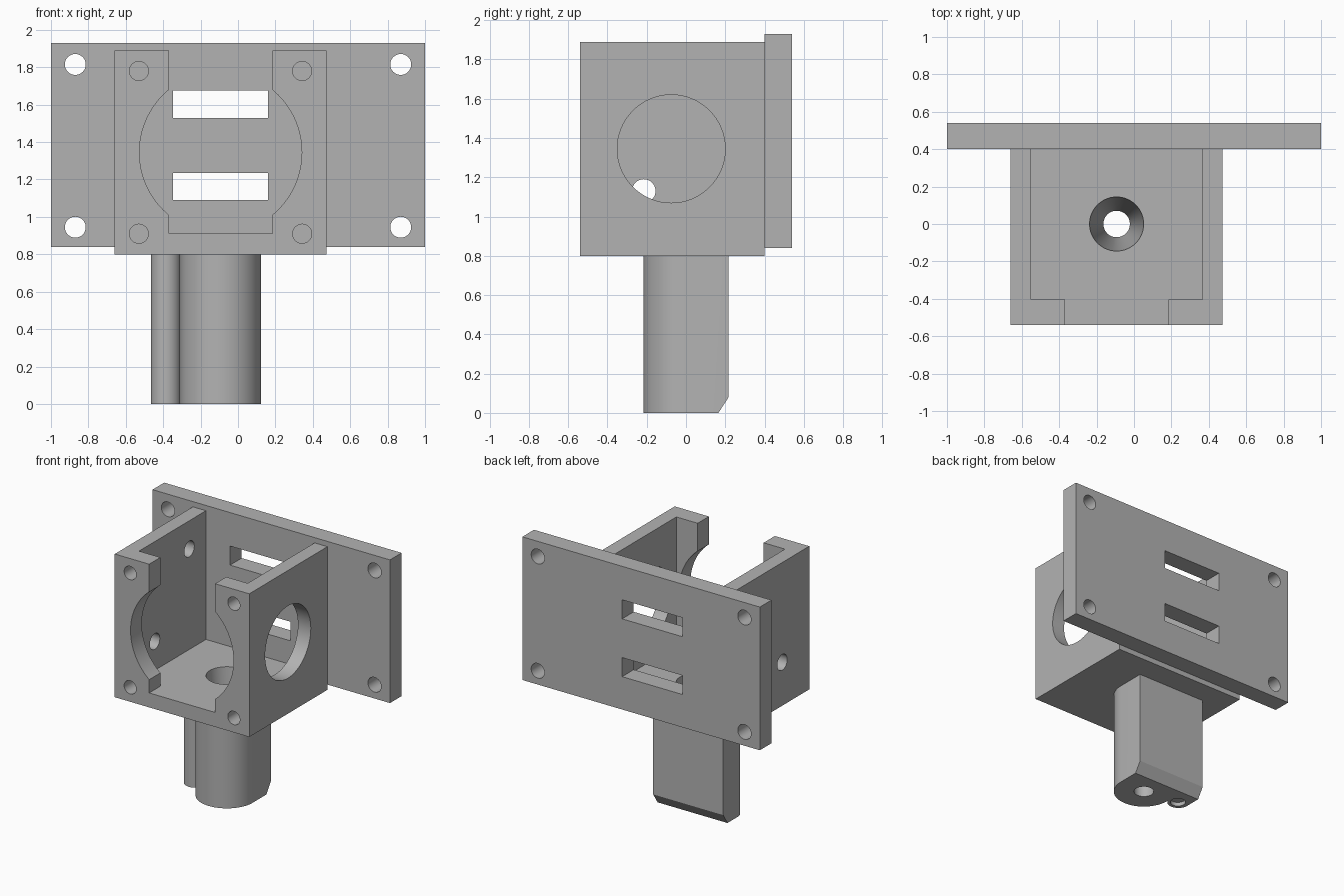
import bpy, bmesh
from math import cos, sin, radians
from mathutils import Matrix, Vector

cube = bpy.data.objects.get("Cube")
if cube:
    bpy.data.objects.remove(cube, do_unlink=True)

grey = bpy.data.materials.new("plain_grey")
grey.use_nodes = True
colour = (0.45, 0.45, 0.45, 1)
grey.diffuse_color = colour
grey.node_tree.nodes["Principled BSDF"].inputs["Base Color"].default_value = colour

CX = -0.093   # centre line of the housing and stem
CZ = 1.345    # height of the large openings


def add_object(name, bm):
    bmesh.ops.recalc_face_normals(bm, faces=bm.faces)
    mesh = bpy.data.meshes.new(name)
    bm.to_mesh(mesh)
    bm.free()
    obj = bpy.data.objects.new(name, mesh)
    bpy.context.collection.objects.link(obj)
    mesh.materials.append(grey)
    return obj


def box(name, x, y, z):
    bm = bmesh.new()
    bmesh.ops.create_cube(bm, size=1)
    for v in bm.verts:
        v.co = [(a + b) / 2 + c * (b - a) for (a, b), c in zip((x, y, z), v.co)]
    return add_object(name, bm)


def rod(name, start, end, r1, r2=None, sides=64):
    # round bar or cone between two points
    start, end = Vector(start), Vector(end)
    axis = end - start
    turn = axis.to_track_quat('Z', 'Y').to_matrix().to_4x4()
    bm = bmesh.new()
    bmesh.ops.create_cone(bm, cap_ends=True, segments=sides, radius1=r1,
                          radius2=r1 if r2 is None else r2, depth=axis.length,
                          matrix=Matrix.Translation((start + end) / 2) @ turn)
    return add_object(name, bm)


def cut(obj, cutters):
    # subtract each cutter, then bake the result and drop the cutters
    for c in cutters:
        c.hide_render = True
        m = obj.modifiers.new("cut", 'BOOLEAN')
        m.operation, m.solver, m.object = 'DIFFERENCE', 'EXACT', c
    bpy.context.view_layer.update()
    deps = bpy.context.evaluated_depsgraph_get()
    mesh = bpy.data.meshes.new_from_object(obj.evaluated_get(deps))
    obj.modifiers.clear()
    obj.data = mesh
    mesh.materials.clear()
    mesh.materials.append(grey)
    for c in cutters:
        bpy.data.objects.remove(c, do_unlink=True)


def bore():
    return rod("bore_cutter", (CX, 0, -0.01), (CX, 0, 0.915), 0.07, 0.145)


# Back mounting plate with corner holes and two strap slots
plate = box("mounting_plate", (-1, 1), (0.40, 0.54), (0.84, 1.93))
cutters = [rod("hole_cutter", (x, 0.3, z), (x, 0.7, z), 0.056, sides=32)
           for x in (-0.87, 0.87) for z in (0.945, 1.815)]
cutters += [box("slot_cutter", (-0.347, 0.16), (0.3, 0.7), (z, z + 0.145))
            for z in (1.09, 1.53)]
cut(plate, cutters)

# Open-topped housing
housing = box("housing", (-0.66, 0.473), (-0.54, 0.40), (0.80, 1.89))
cutters = [
    box("cavity_cutter", (-0.55, 0.365), (-0.405, 0.6), (0.91, 2.2)),
    box("front_gap_cutter", (-0.37, 0.185), (-0.7, -0.3), (0.91, 2.3)),
    rod("front_round_cutter", (CX, -0.7, CZ), (CX, -0.3, CZ), 0.434, sides=96),
    rod("side_round_cutter", (0.2, -0.075, CZ), (0.7, -0.075, CZ), 0.275),
    bore(),
]
# Screw holes in the front lips
cutters += [rod("screw_cutter", (x, -0.7, z), (x, -0.405, z), 0.051, sides=32)
            for x in (-0.53, 0.343) for z in (0.91, 1.78)]
# Two holes in the wall opposite the large side opening
cutters += [rod("side_hole_cutter", (-0.8, y, z), (-0.4, y, z), 0.06, sides=32)
            for y, z in ((-0.215, 1.13), (0.2, 1.675))]
cut(housing, cutters)


# Stem: flat back, round front and a small side rib
def arc(cx, cy, r, a, b, n):
    return [(cx + r * cos(radians(a + (b - a) * i / n)),
             cy + r * sin(radians(a + (b - a) * i / n))) for i in range(n + 1)]


outline = [(CX + 0.217, 0.217), (-0.465, 0.217)]
outline += arc(-0.385, 0.04, 0.08, 180, 335, 20)
outline += arc(CX, 0, 0.217, 182, 360, 36)
bm = bmesh.new()
base = bm.faces.new([bm.verts.new((x, y, 0)) for x, y in outline])
side = bmesh.ops.extrude_face_region(bm, geom=[base])
bmesh.ops.translate(bm, vec=(0, 0, 0.80),
                    verts=[g for g in side["geom"] if isinstance(g, bmesh.types.BMVert)])
# Bevel along the lower back edge
sliced = bmesh.ops.bisect_plane(bm, geom=bm.verts[:] + bm.edges[:] + bm.faces[:],
                                plane_co=(0, 0.217, 0.08), plane_no=(0, 0.08, -0.052),
                                clear_outer=True)
bmesh.ops.holes_fill(bm, edges=[e for e in bm.edges if e.is_boundary], sides=0)
stem = add_object("stem", bm)
cut(stem, [bore(), rod("rib_hole_cutter", (-0.38, 0.04, -0.05), (-0.38, 0.04, 0.03),
                       0.055, sides=32)])

# Smooth round walls, sharp corners
for obj in (plate, housing, stem):
    bpy.ops.object.select_all(action='DESELECT')
    obj.select_set(True)
    bpy.context.view_layer.objects.active = obj
    bpy.ops.object.shade_smooth_by_angle(angle=radians(30))
